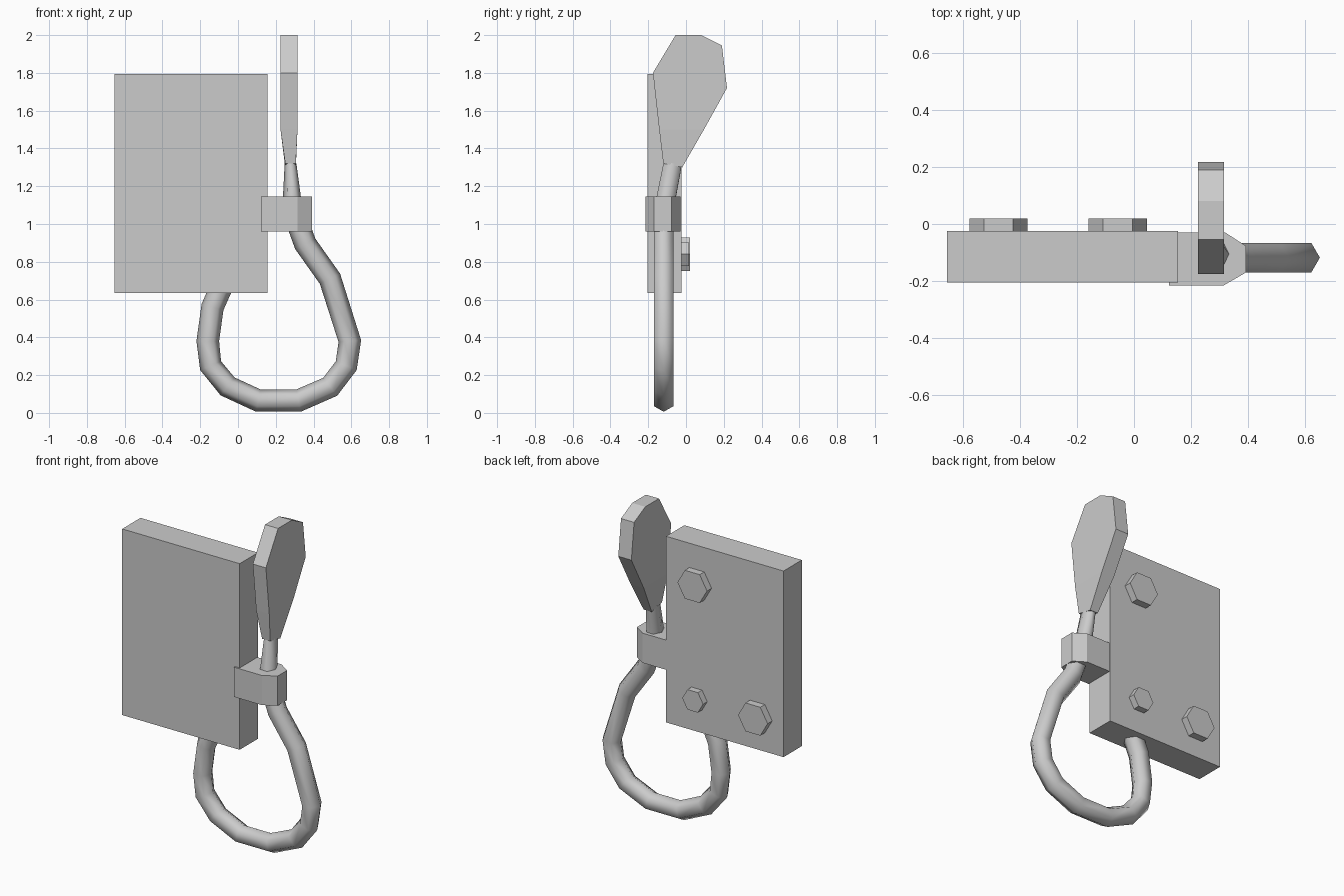
import bpy, bmesh, math
from mathutils import Vector

if "Cube" in bpy.data.objects:
    bpy.data.objects.remove(bpy.data.objects["Cube"])


def make(name, verts, faces, smooth_angle=None, smooth_all=False):
    me = bpy.data.meshes.new(name)
    me.from_pydata([tuple(v) for v in verts], [], faces)
    bm = bmesh.new()
    bm.from_mesh(me)
    bmesh.ops.recalc_face_normals(bm, faces=bm.faces)
    for f in bm.faces:
        f.smooth = smooth_all and len(f.verts) == 4
    bm.to_mesh(me)
    bm.free()
    ob = bpy.data.objects.new(name, me)
    bpy.context.collection.objects.link(ob)
    return ob


def prism(name, low, high):
    """Closed solid between two matching outlines."""
    n = len(low)
    faces = [tuple(range(n)), tuple(range(n, 2 * n))]
    faces += [(i, (i + 1) % n, n + (i + 1) % n, n + i) for i in range(n)]
    return make(name, low + high, faces)


def tube(name, path, sides=6):
    """Sweep a hexagon along (x, y, z, radius across, radius in depth)."""
    verts, faces = [], []
    pts = [Vector(p[:3]) for p in path]
    for i, p in enumerate(pts):
        a = (p - pts[i - 1]).normalized() if i else Vector()
        b = (pts[i + 1] - p).normalized() if i < len(pts) - 1 else Vector()
        t = (a + b).normalized()
        n = t.cross(Vector((0, 1, 0))).normalized()
        d = n.cross(t)
        for k in range(sides):
            ang = 2 * math.pi * k / sides
            verts.append(p + n * math.cos(ang) * path[i][3] + d * math.sin(ang) * path[i][4])
    for i in range(len(pts) - 1):
        for k in range(sides):
            j = (k + 1) % sides
            faces.append((i * sides + k, i * sides + j, (i + 1) * sides + j, (i + 1) * sides + k))
    last = (len(pts) - 1) * sides
    faces += [tuple(range(sides)), tuple(range(last, last + sides))]
    return make(name, verts, faces, smooth_all=True)


# mounting board
rect = [(-0.655, -0.205), (0.155, -0.205), (0.155, -0.025), (-0.655, -0.025)]
prism("mounting_board", [(x, y, 0.635) for x, y in rect], [(x, y, 1.795) for x, y in rect])

# hexagonal bolt heads on the back
for name, x, z, r, y1 in (("bolt_upper", -0.057, 1.555, 0.102, 0.02),
                          ("bolt_lower", -0.475, 0.84, 0.102, 0.02),
                          ("bolt_small", -0.057, 0.84, 0.072, 0.016)):
    ring = [(x + r * math.cos(k * math.pi / 3), z + r * math.sin(k * math.pi / 3)) for k in range(6)]
    prism(name, [(a, -0.04, b) for a, b in ring], [(a, y1, b) for a, b in ring])

# bracket gripping the bar beside the board
grip = [(0.122, -0.215), (0.315, -0.215), (0.393, -0.17), (0.393, -0.077), (0.32, -0.03), (0.122, -0.03)]
prism("bracket", [(x, y, 0.96) for x, y in grip], [(x, y, 1.145) for x, y in grip])

# bent bar: from under the board, around the loop, up to the handle
loop = [(-0.05, 0.74), (-0.10, 0.64), (-0.135, 0.56), (-0.16, 0.38), (-0.145, 0.25), (-0.055, 0.14),
        (0.108, 0.065), (0.32, 0.065), (0.488, 0.138), (0.573, 0.25), (0.592, 0.38),
        (0.487, 0.71), (0.356, 0.895), (0.318, 1.0)]
path = [(x, -0.118, z, 0.06, 0.06) for x, z in loop]
path += [(0.285, -0.105, 1.14, 0.048, 0.058), (0.278, -0.07, 1.32, 0.031, 0.056)]
tube("loop_bar", path)

# flared paddle handle: outline as (y, z, half thickness)
outline = [(-0.12, 1.32, 0.028), (-0.02, 1.30, 0.028), (0.095, 1.5, 0.045), (0.217, 1.72, 0.045),
           (0.19, 1.945, 0.045), (0.08, 2.0, 0.045), (-0.055, 2.0, 0.045), (-0.175, 1.8, 0.045),
           (-0.142, 1.5, 0.045)]
n, cx = len(outline), 0.27
verts = [(cx + 0.008 * (h < 0.04) + s * h, y, z) for s in (-1, 1) for y, z, h in outline]
faces = [(i, (i + 1) % n, n + (i + 1) % n, n + i) for i in range(n)]
for o in (0, n):
    faces += [(o, o + 1, o + 2, o + 8), tuple(o + k for k in range(2, 9))]
make("paddle_handle", verts, faces)
